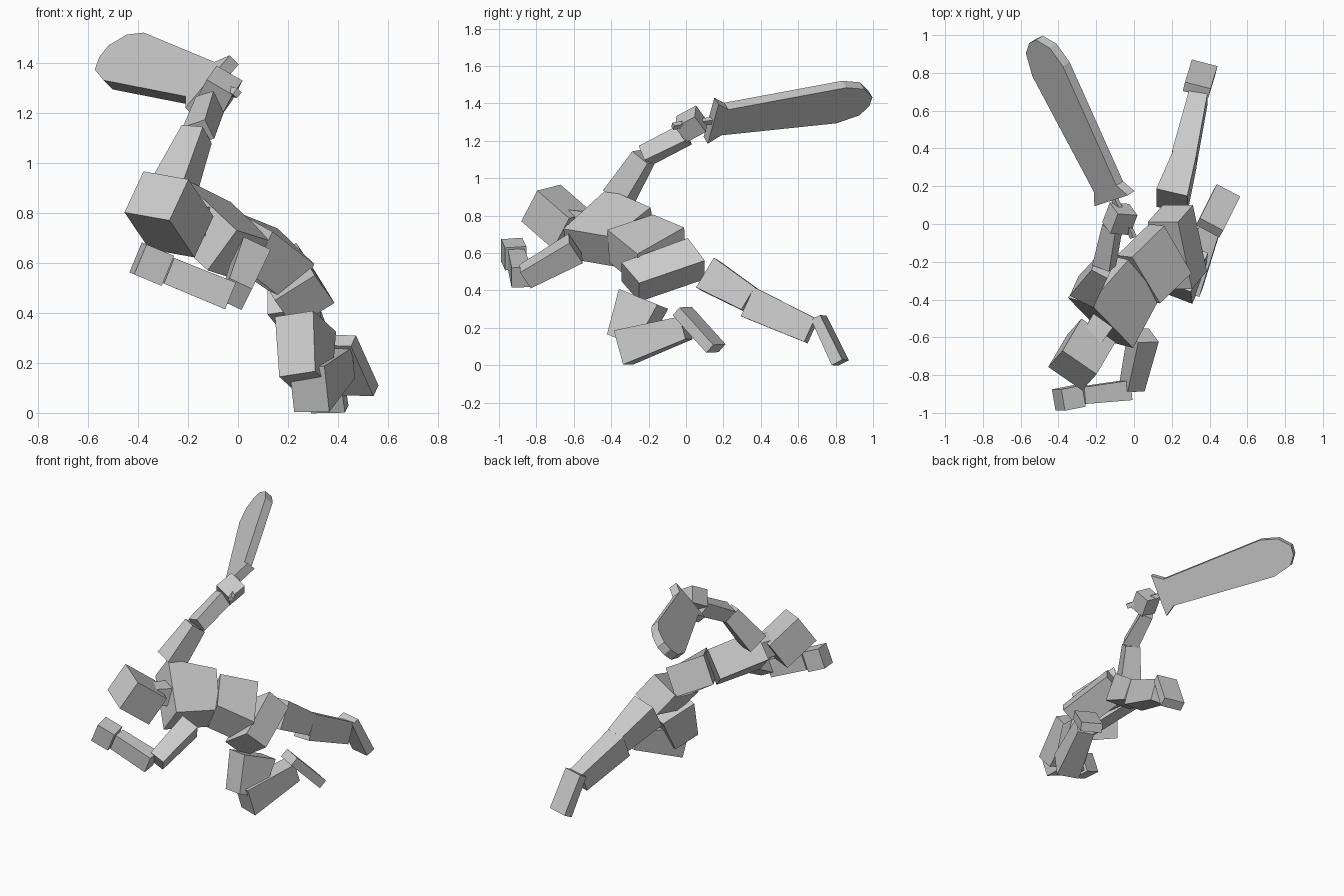
import bpy
import bmesh
from mathutils import Vector as V

if "Cube" in bpy.data.objects:
    bpy.data.objects.remove(bpy.data.objects["Cube"])


def make(name, verts, faces):
    mesh = bpy.data.meshes.new(name)
    bm = bmesh.new()
    vs = [bm.verts.new(v) for v in verts]
    for f in faces:
        bm.faces.new([vs[i] for i in f])
    bmesh.ops.recalc_face_normals(bm, faces=bm.faces)
    bm.to_mesh(mesh)
    bm.free()
    obj = bpy.data.objects.new(name, mesh)
    bpy.context.collection.objects.link(obj)
    return obj


def loft(name, a, b):
    """Closed solid between two outlines with equal point counts."""
    n = len(a)
    sides = [(i, (i + 1) % n, n + (i + 1) % n, n + i) for i in range(n)]
    return make(name, list(a) + list(b), [range(n), range(n, 2 * n)] + sides)


def slab(name, quad, depth):
    """Block: a quad pushed along a depth vector."""
    quad = [V(p) for p in quad]
    return loft(name, quad, [p + V(depth) for p in quad])


def limb(name, a, b, size_a, size_b, across):
    """Tapered box from a to b; sizes are (width along 'across', depth)."""
    a, b = V(a), V(b)
    axis = (b - a).normalized()
    w = V(across)
    w = (w - axis * w.dot(axis)).normalized()
    d = axis.cross(w)

    def ring(c, s):
        return [c + w * s[0] / 2 * i + d * s[1] / 2 * j
                for i, j in ((-1, -1), (1, -1), (1, 1), (-1, 1))]
    return loft(name, ring(a, size_a), ring(b, size_b))


# Head and neck
c, e1, e2 = V((-.274, -.881, .77)), V((-.18, .124, .032)), V((.076, .086, .164))
slab("head", [c, c + e1, c + e1 + e2, c + e2], (.1, .17, -.148))
limb("neck", (-.15, -.49, .76), (-.24, -.63, .78), (.13, .12), (.11, .11), (1, -.7, 0))

# Torso blocks: back faces pushed towards the belly
slab("chest", [(-.233, -.42, .945), (-.03, -.19, .844), (.138, -.39, .685), (-.005, -.656, .73)],
     (-.117, .03, -.16))
slab("waist", [(-.01, -.176, .806), (.16, -.01, .737), (.305, -.26, .595), (.138, -.42, .725)],
     (-.08, .01, -.175))
slab("pelvis", [(.233, .01, .68), (.312, .10, .56), (.386, -.25, .44), (.307, -.345, .55)],
     (-.16, 0, -.10))

# Trailing leg
limb("right_thigh", (.2, .12, .485), (.27, .345, .35), (.17, .185), (.125, .14), (1, 0, 0))
limb("right_shin", (.265, .34, .335), (.34, .67, .185), (.13, .17), (.10, .14), (1, 0, 0))
limb("right_foot", (.332, .71, .255), (.367, .825, .014), (.14, .055), (.14, .065), (1, -.25, 0))

# Kneeling leg
limb("left_thigh", (.27, -.227, .355), (.27, -.32, .125), (.165, .24), (.155, .175), (.9, -.4, 0))
limb("left_shin", (.285, -.335, .095), (.41, 0, .2), (.15, .19), (.11, .125), (.93, -.37, 0))
limb("left_foot", (.40, -.02, .29), (.49, .16, .09), (.14, .06), (.14, .06), (.87, -.49, 0))

# Front (left) arm
limb("left_upper_arm", (.05, -.59, .625), (-.01, -.86, .475), (.12, .14), (.10, .11), (1, 0, -.5))
limb("left_forearm", (-.035, -.88, .47), (-.28, -.908, .57), (.105, .115), (.09, .11), (0, 1, 0))
limb("left_hand", (-.29, -.91, .572), (-.40, -.932, .618), (.115, .13), (.115, .13), (0, 1, 0))

# Raised (right) arm
limb("right_upper_arm", (-.255, -.36, .90), (-.165, -.225, 1.115), (.14, .14), (.095, .11), (.9, -.4, 0))
limb("right_forearm", (-.158, -.22, 1.12), (-.112, 0, 1.235), (.10, .09), (.08, .10), (1, 0, .5))
limb("right_hand", (-.095, -.025, 1.262), (-.055, .08, 1.318), (.12, .11), (.12, .11), (1, -.1, -.6))

# Broad sword: profile in (along blade, across blade), given a thickness
o = V((-.06, .045, 1.295))
along = V((-.438, .89, .127)).normalized()
across = V((-.634, -.205, -.746))
across = (across - along * across.dot(along)).normalized()
normal = along.cross(across)
profile = [(.10, -.14), (.17, -.092), (.87, -.13), (.985, -.10), (1.05, -.03),
           (1.045, .03), (1.0, .09), (.87, .125), (.17, .092), (.10, .14)]
outline = [o + along * s + across * w - normal * .028 for s, w in profile]
slab("sword_blade", outline, normal * .056)
limb("sword_grip", o - along * .13, o + along * .13, (.03, .025), (.03, .025), across)
